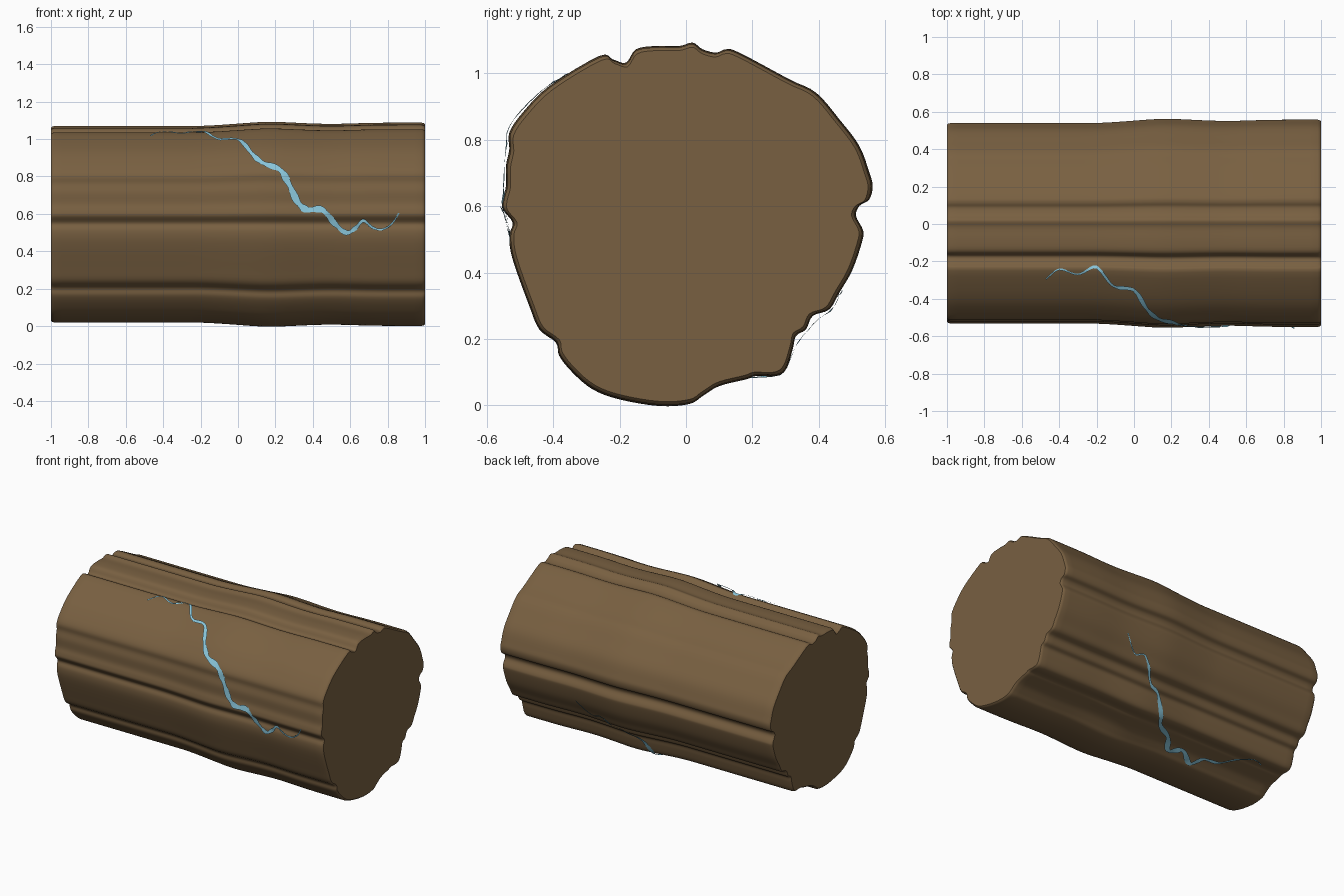
import bpy, bmesh, math
from mathutils import Vector

cube = bpy.data.objects.get("Cube")
if cube:
    bpy.data.objects.remove(cube, do_unlink=True)

AXIS = 0.545  # height of the log's axis


def material(name, colour):
    mat = bpy.data.materials.new(name)
    mat.use_nodes = True
    mat.diffuse_color = (*colour, 1)
    bsdf = next(n for n in mat.node_tree.nodes if n.type == 'BSDF_PRINCIPLED')
    bsdf.inputs["Base Color"].default_value = (*colour, 1)
    bsdf.inputs["Roughness"].default_value = 0.9
    return mat


def finish(bm, name, mat):
    mesh = bpy.data.meshes.new(name)
    bm.to_mesh(mesh)
    bm.free()
    mesh.materials.append(mat)
    obj = bpy.data.objects.new(name, mesh)
    bpy.context.collection.objects.link(obj)
    bpy.ops.object.select_all(action='DESELECT')
    obj.select_set(True)
    bpy.context.view_layer.objects.active = obj
    bpy.ops.object.shade_smooth_by_angle(angle=math.radians(40))
    return obj


def smooth_path(points, steps, closed):
    """Catmull-Rom samples through 2D points."""
    pts = [Vector(p) for p in points]
    n = len(pts)
    pick = (lambda i: pts[i % n]) if closed else (lambda i: pts[max(0, min(n - 1, i))])
    out = []
    for i in range(n if closed else n - 1):
        a, b, c, d = (pick(i + k) for k in (-1, 0, 1, 2))
        for j in range(steps):
            t = j / steps
            out.append(0.5 * (2 * b + (c - a) * t + (2 * a - 5 * b + 4 * c - d) * t ** 2
                              + (3 * b - a - 3 * c + d) * t ** 3))
    if not closed:
        out.append(pts[-1])
    return out


def swell(x):
    """Girth of the trunk along its length."""
    t = max(0, min(1, (x + 0.25) / 0.4))
    rise = t * t * (3 - 2 * t)
    dip = 0.012 * math.exp(-((x - 0.5) / 0.17) ** 2)
    return 0.963 + 0.033 * rise - dip + 0.008 * math.exp(-((x - 0.18) / 0.12) ** 2)


# Cross-section of the bark, in hundredths (y, z)
BARK = [(2, 109), (5, 107), (9, 106), (12, 107), (16, 106), (31, 98), (39, 94), (46, 86),
        (52, 78), (55, 70), (56, 66), (55, 62), (52, 60), (51, 57), (53, 53), (53, 50),
        (50, 41), (46, 34), (43, 29), (38, 27), (36, 23), (33, 21), (32, 17), (30, 11),
        (27, 9), (21, 9), (18, 8), (10, 6), (5, 3), (1, 0.6), (-8, 0), (-20, 2),
        (-28, 5), (-34, 10), (-38, 15), (-39, 19), (-44, 23), (-47, 30), (-52, 44),
        (-53, 51), (-52, 55), (-55, 59), (-55, 62), (-54, 66), (-54, 72), (-53, 77),
        (-53, 82), (-49, 88), (-41, 96), (-26, 105), (-22, 104), (-18, 103), (-15, 107),
        (-9, 108), (-2, 108)]
section = [p / 100 - Vector((0, AXIS)) for p in smooth_path(BARK, 4, True)]
polar = [(math.atan2(p.y, p.x), p.length) for p in section]


def bark_radius(angle):
    """Bark radius with the narrow grooves bridged over."""
    gap = lambda a: abs((a - angle + math.pi) % math.tau - math.pi)
    near = [r for a, r in polar if gap(a) < math.radians(7)]
    local = min(polar, key=lambda ar: gap(ar[0]))[1]
    return max(local, sum(near) / len(near))


# Log: rings of the cross-section with softly rounded rims and flat ends
bm = bmesh.new()
count = 48
stations = [(-1, 0.982), (-0.994, 0.994)]
stations += [(-0.982 + 1.964 * i / count, 1) for i in range(count + 1)]
stations += [(0.994, 0.994), (1, 0.982)]
rings = []
for x, rim in stations:
    s = swell(x) * rim
    rings.append([bm.verts.new((x, p.x * s, AXIS + p.y * s)) for p in section])
n = len(section)
for a, b in zip(rings, rings[1:]):
    for i in range(n):
        j = (i + 1) % n
        bm.faces.new((a[i], a[j], b[j], b[i]))
for ring, x in ((rings[0], -1), (rings[-1], 1)):
    hub = bm.verts.new((x, 0, AXIS))
    for i in range(n):
        bm.faces.new((ring[i], ring[(i + 1) % n], hub))
bmesh.ops.recalc_face_normals(bm, faces=bm.faces)
finish(bm, "log", material("bark brown", (0.19, 0.117, 0.053)))

# Glowing cracks: paths as (x in hundredths, degrees around the log)
FRONT = [(-47, 58), (-40, 64), (-30, 61), (-20, 65), (-11, 54), (0, 52), (7, 40), (13, 33),
         (22, 29), (27, 22), (32, 12), (37, 8), (45, 8), (52, 0), (58, -5), (63, -2),
         (67, 2), (72, -2), (77, -3), (82, 0), (86, 6)]
BACK = [(47, 14), (38, 25), (30, 24), (18, 40), (10, 45), (-1, 63), (-14, 72), (-21, 82),
        (-30, 78), (-40, 85), (-46, 78), (-57, 76), (-65, 67), (-74, 61), (-81, 63)]


def crack(name, path, side, mat):
    pts = [Vector((p.x / 100, math.radians(p.y))) for p in smooth_path(path, 6, False)]
    last = len(pts) - 1
    bm = bmesh.new()
    edges = []
    for i, p in enumerate(pts):
        step = pts[min(last, i + 1)] - pts[max(0, i - 1)]
        across = Vector((-step.y * 0.55, step.x)).normalized()
        half = 0.004 + 0.013 * math.sin(math.pi * i / last) ** 2 * (1 + 0.3 * math.sin(i))
        pair = []
        for sign in (-1, 1):
            x = p.x + sign * half * across.x
            a = p.y + sign * half * across.y / 0.55
            y, z = side * math.cos(a), -side * math.sin(a)
            r = bark_radius(math.atan2(z, y)) * swell(x) + 0.008
            pair.append(bm.verts.new((x, r * y, AXIS + r * z)))
        edges.append(pair)
    for (a, b), (c, d) in zip(edges, edges[1:]):
        face = bm.faces.new((a, b, d, c))
        face.normal_update()
        out = face.calc_center_median() - Vector((0, 0, AXIS))
        if face.normal.y * out.y + face.normal.z * out.z < 0:
            face.normal_flip()
    finish(bm, name, mat)


blue = material("pale ice blue", (0.25, 0.56, 0.70))
crack("front_crack", FRONT, -1, blue)
crack("back_crack", BACK, 1, blue)
